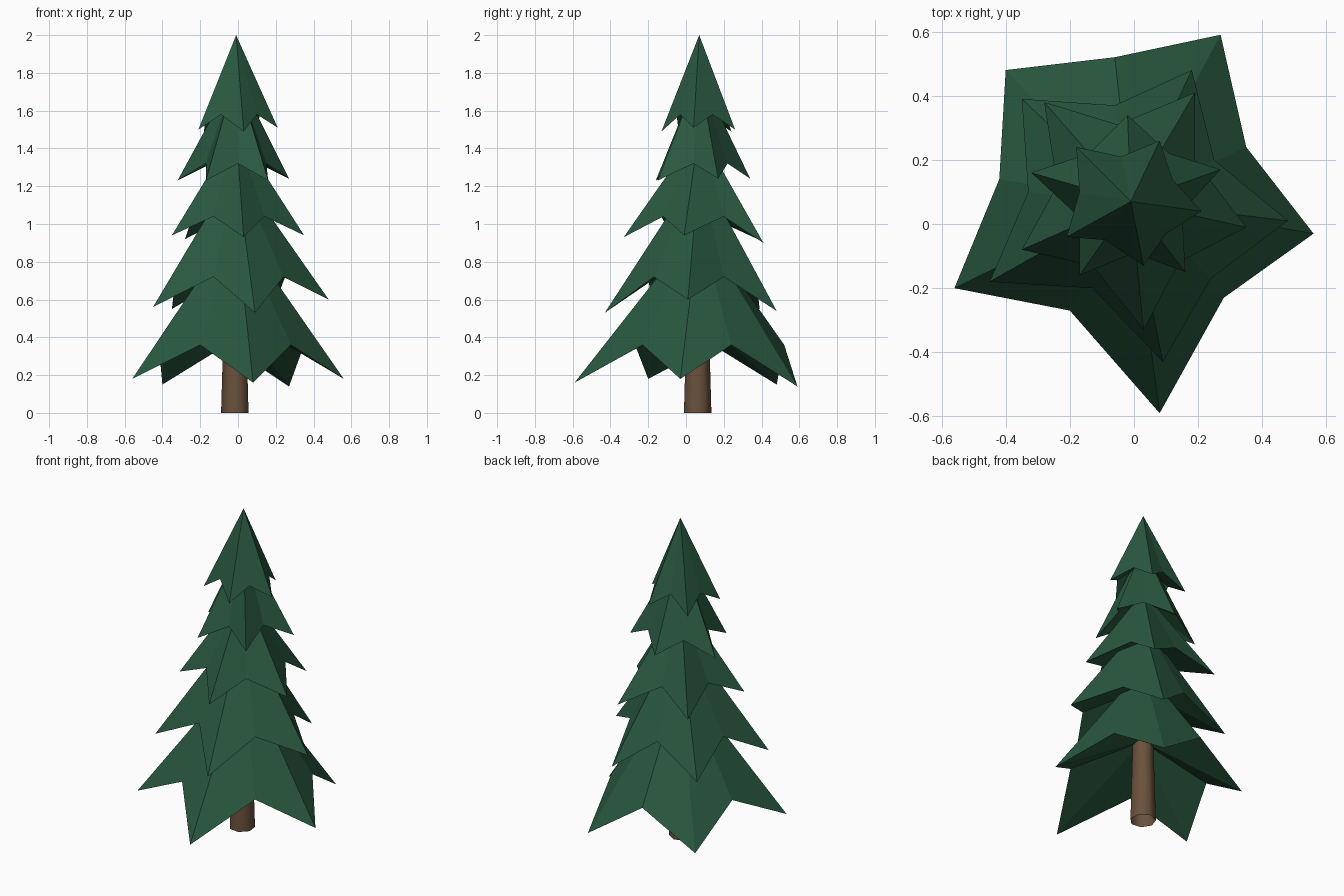
import bpy
import math

old = bpy.data.objects.get("Cube")
if old:
    bpy.data.objects.remove(old, do_unlink=True)


def material(name, color):
    mat = bpy.data.materials.new(name)
    mat.use_nodes = True
    mat.diffuse_color = (*color, 1)
    bsdf = mat.node_tree.nodes["Principled BSDF"]
    bsdf.inputs["Base Color"].default_value = (*color, 1)
    bsdf.inputs["Roughness"].default_value = 0.9
    return mat


green = material("pine green", (0.022, 0.098, 0.05))
brown = material("bark brown", (0.145, 0.082, 0.046))


# Each bough layer is a five-pointed star cone, tips alternating with notches,
# closed below by a hollow fan that rises a quarter of the way to the apex
def bough_layer(name, apex_z, notch_z, tips, notches):
    rim = []
    for tip, notch in zip(tips, notches):
        rim += [tip, (*notch, notch_z)]
    count = len(rim)
    apex, hollow = count, count + 1
    hollow_z = notch_z + (apex_z - notch_z) / 4
    verts = rim + [(-0.01, 0.07, apex_z), (-0.01, 0.06, hollow_z)]
    faces = []
    for this_point in range(count):
        next_point = (this_point + 1) % count
        faces.append((this_point, next_point, apex))
        faces.append((next_point, this_point, hollow))
    mesh = bpy.data.meshes.new(name)
    mesh.from_pydata(verts, [], faces)
    mesh.materials.append(green)
    layer = bpy.data.objects.new(name, mesh)
    bpy.context.collection.objects.link(layer)


# Boughs, counter-clockwise from the tip nearest the left side
bough_layer("boughs_bottom", apex_z=1, notch_z=0.36,
            tips=[(0.56, -0.03, 0.18), (0.27, 0.59, 0.14), (-0.4, 0.48, 0.15),
                  (-0.56, -0.2, 0.18), (0.08, -0.59, 0.16)],
            notches=[(0.35, 0.24), (-0.06, 0.52), (-0.42, 0.14), (-0.2, -0.27), (0.28, -0.23)])
bough_layer("boughs_low", apex_z=1.3, notch_z=0.72,
            tips=[(0.48, 0.01, 0.6), (0.18, 0.48, 0.54), (-0.35, 0.39, 0.55),
                  (-0.45, -0.18, 0.56), (0.09, -0.43, 0.53)],
            notches=[(0.25, 0.2), (-0.06, 0.37), (-0.33, 0.1), (-0.13, -0.2), (0.24, -0.17)])
bough_layer("boughs_middle", apex_z=1.5, notch_z=1.04,
            tips=[(0.35, -0.01, 0.94), (0.19, 0.41, 0.9), (-0.28, 0.38, 0.92),
                  (-0.35, -0.08, 0.94), (0.03, -0.33, 0.93)],
            notches=[(0.19, 0.2), (-0.05, 0.31), (-0.24, 0.12), (-0.13, -0.13), (0.14, -0.12)])
bough_layer("boughs_high", apex_z=1.8, notch_z=1.32,
            tips=[(0.27, 0.17, 1.24), (-0.02, 0.34, 1.24), (-0.32, 0.16, 1.23),
                  (-0.17, -0.16, 1.23), (0.16, -0.15, 1.23)],
            notches=[(0.11, 0.22), (-0.14, 0.22), (-0.17, 0.02), (0, -0.09), (0.15, 0.04)])
bough_layer("boughs_top", apex_z=2, notch_z=1.58,
            tips=[(0.21, 0.04, 1.51), (0.08, 0.26, 1.5), (-0.18, 0.24, 1.49),
                  (-0.21, -0.04, 1.5), (0.03, -0.13, 1.49)],
            notches=[(0.12, 0.14), (-0.04, 0.21), (-0.17, 0.1), (-0.09, -0.05), (0.1, -0.03)])

# Trunk, slightly tapered and open at the ends
bpy.ops.mesh.primitive_cone_add(vertices=7, radius1=0.075, radius2=0.055, depth=0.7,
                                end_fill_type='NOTHING',
                                location=(-0.015, 0.06, 0.35),
                                rotation=(0, 0, math.radians(45)))
trunk = bpy.context.object
trunk.name = "trunk"
trunk.data.materials.append(brown)
bpy.ops.object.shade_smooth_by_angle(angle=math.radians(60))
